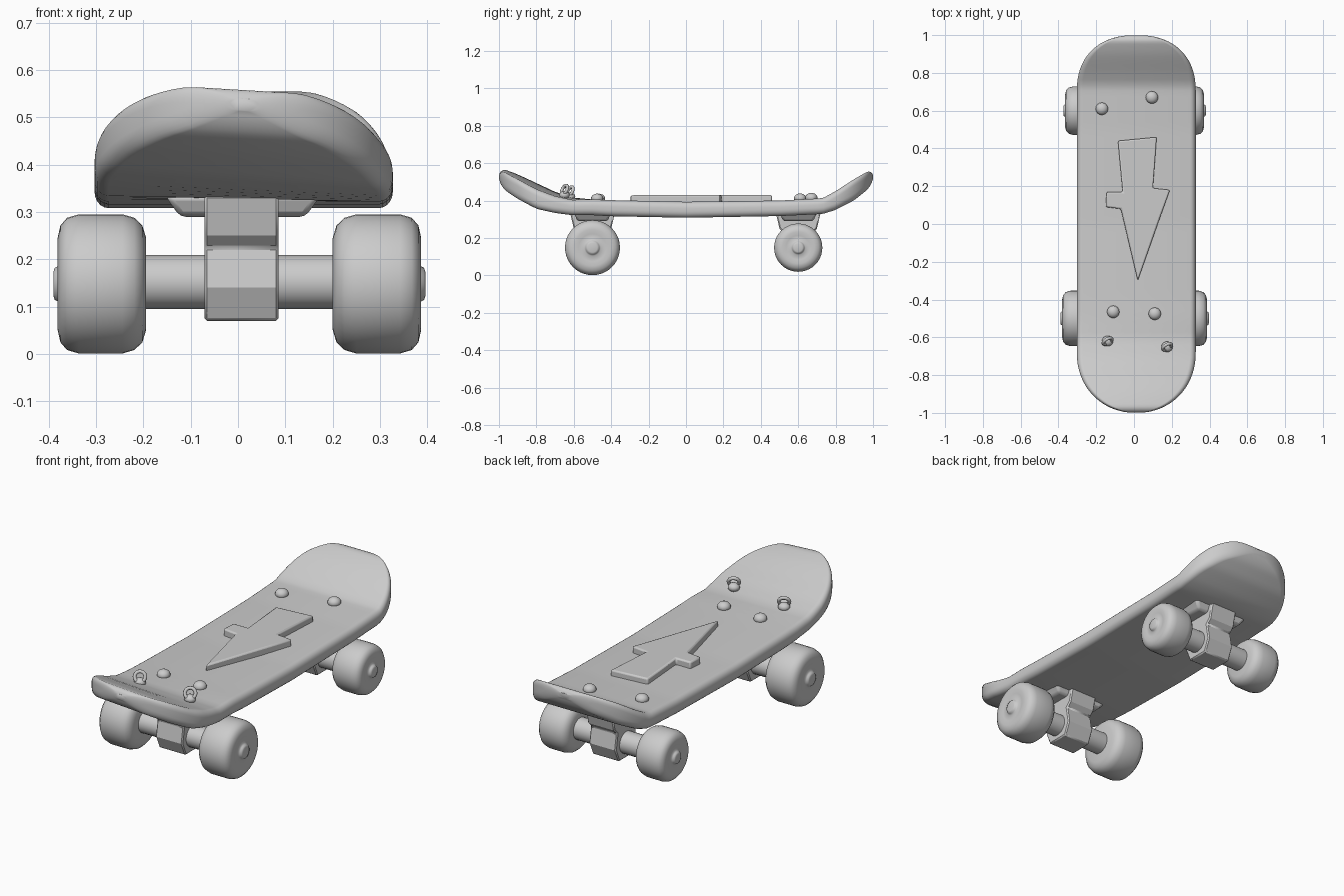
import bpy, bmesh, math
from mathutils import Vector, Matrix

cube = bpy.data.objects.get("Cube")
if cube:
    bpy.data.objects.remove(cube)

grey = bpy.data.materials.new("light grey")
grey.use_nodes = True
COLOUR = (0.6, 0.6, 0.6, 1)
grey.diffuse_color = COLOUR
grey.node_tree.nodes["Principled BSDF"].inputs["Base Color"].default_value = COLOUR

MID = 0.012          # deck centre line in x
HALF = 0.315         # deck half width


def finish(bm, name, bevel=0, segments=3, angle=35):
    """Turn a bmesh into a smooth-shaded object with optional bevel."""
    bmesh.ops.recalc_face_normals(bm, faces=bm.faces)
    mesh = bpy.data.meshes.new(name)
    bm.to_mesh(mesh)
    bm.free()
    mesh.materials.append(grey)
    ob = bpy.data.objects.new(name, mesh)
    bpy.context.collection.objects.link(ob)
    if bevel:
        mod = ob.modifiers.new("Round", "BEVEL")
        mod.width, mod.segments = bevel, segments
        mod.limit_method = "ANGLE"
        mod.angle_limit = math.radians(40)
    bpy.ops.object.select_all(action="DESELECT")
    ob.select_set(True)
    bpy.context.view_layer.objects.active = ob
    bpy.ops.object.shade_smooth_by_angle(angle=math.radians(angle))
    return ob


# Side profile of the deck: y, top height, bottom height
PROFILE = [(-1, .572, .482), (-.9, .527, .422), (-.8, .477, .372), (-.7, .435, .345),
           (-.61, .41, .328), (-.4, .402, .316), (0, .393, .308), (.5, .4, .317),
           (.73, .412, .328), (.8, .45, .35), (.9, .515, .402), (1, .572, .482)]


def deck_heights(y):
    """Top and bottom of the deck, thinning to a rounded tip."""
    for (a, ta, ba), (b, tb, bb) in zip(PROFILE, PROFILE[1:]):
        if y <= b:
            k = (y - a) / (b - a)
            top, bottom = ta + (tb - ta) * k, ba + (bb - ba) * k
            break
    d = min((1 - abs(y)) / .04, 1)
    h = (top - bottom) / 2 * max(.3, math.sqrt(1 - (1 - d) ** 2))
    c = (top + bottom) / 2
    return c + h, c - h


def half_width(y):
    """Plan outline: straight sides with rounded ends."""
    t, power = 0, 2
    if y < -.68:
        t, power = (-.68 - y) / .32, 2.1
    elif y > .7:
        t, power = (y - .7) / .3, 2.3
    return HALF * (1 - t ** power) ** (1 / power)


# Deck: rounded cross-sections lofted from nose to tail
bm = bmesh.new()
STATIONS, ARC = 72, 5
rings = []
for i in range(STATIONS + 1):
    y = -.999 * math.cos(math.pi * i / STATIONS)
    top, bottom = deck_heights(y)
    w, c, h = half_width(y), (top + bottom) / 2, (top - bottom) / 2
    rx, rz = min(.03, w * .9), min(.034, h * .9)
    twist = .06 * max(0, min(1, (-y - .5) / .3))
    ring = []
    for corner, (sx, sz) in enumerate([(1, 1), (-1, 1), (-1, -1), (1, -1)]):
        for k in range(ARC + 1):
            a = math.pi / 2 * (corner + k / ARC)
            x = sx * (w - rx) + rx * math.cos(a)
            z = c + sz * (h - rz) + rz * math.sin(a) - twist * x
            ring.append(bm.verts.new((MID + x, y, z)))
    rings.append(ring)
for a, b in zip(rings, rings[1:]):
    for j in range(len(a)):
        k = (j + 1) % len(a)
        bm.faces.new((a[j], a[k], b[k], b[j]))
bm.faces.new(rings[0])
bm.faces.new(rings[-1])
finish(bm, "deck", angle=45)


# Raised arrow with a long point towards the front
outline = [(-.085, .44), (.12, .46), (.1, .19), (.19, .18), (.14, .04),
           (.02, -.3), (-.07, .08), (-.15, .09), (-.145, .17), (-.06, .17)]
bm = bmesh.new()
face = bm.faces.new([bm.verts.new((x, y, .38)) for x, y in outline])
ext = bmesh.ops.extrude_face_region(bm, geom=[face])
for v in ext["geom"]:
    if isinstance(v, bmesh.types.BMVert):
        v.co.z = .43
finish(bm, "arrow_relief", .008, 2)


def lathe(name, profile, centre, side, steps=40):
    """Spin a (distance, radius) profile around the x axis."""
    bm = bmesh.new()
    verts = [bm.verts.new((d, 0, r)) for d, r in profile]
    edges = [bm.edges.new(p) for p in zip(verts, verts[1:])]
    bmesh.ops.spin(bm, geom=verts + edges, cent=(0, 0, 0), axis=(1, 0, 0),
                   angle=2 * math.pi, steps=steps, use_merge=True)
    bmesh.ops.remove_doubles(bm, verts=bm.verts, dist=1e-5)
    bmesh.ops.transform(bm, verts=bm.verts, matrix=Matrix.Translation(centre)
                        @ Matrix.Diagonal((side, 1, 1, 1)))
    return finish(bm, name, angle=50)


def truck(end, y, r, o):
    """Wheels of radius r with outer face at o, axle, hanger and base plate."""
    zc = .148
    # Wheels and hub caps
    i = .197
    profile = [(i, 0), (i, r * .66), (i + .008, r * .84), (i + .025, r * .95),
               (i + .05, r), (o - .045, r), (o - .02, r * .95), (o - .006, r * .84),
               (o, r * .66), (o - .005, r * .5), (o - .005, r * .3), (o, r * .25),
               (o + .006, r * .23), (o + .009, r * .17), (o + .009, 0)]
    for label, s in (("left", 1), ("right", -1)):
        lathe(f"{end}_{label}_wheel", profile, (.003, y, zc), s)
    # Axle
    lathe(f"{end}_axle", [(-.22, 0), (-.22, .057), (.22, .057), (.22, 0)],
          (.003, y, zc + .004), 1, 24)
    # Faceted hanger block, a profile in y and z extruded across x
    bm = bmesh.new()
    prof = [(-.12, .335), (.12, .335), (.1, .25), (.075, .225), (.09, .14),
            (.06, .07), (-.06, .07), (-.09, .14), (-.075, .225), (-.1, .25)]
    face = bm.faces.new([bm.verts.new((-.071, y + a, z)) for a, z in prof])
    ext = bmesh.ops.extrude_face_region(bm, geom=[face])
    for v in ext["geom"]:
        if isinstance(v, bmesh.types.BMVert):
            v.co.x = .086
    finish(bm, f"{end}_hanger", .006, 1, 25)
    # Tapered base plate under the deck
    bm = bmesh.new()
    bmesh.ops.create_cube(bm, size=1)
    for v in bm.verts:
        k = 1 if v.co.z > 0 else .8
        v.co = Vector((.01 + v.co.x * .33 * k, y + v.co.y * .2 * k, .312 + v.co.z * .045))
    finish(bm, f"{end}_base_plate", .012, 2)


truck("front", -.5, .147, .384)
truck("back", .6, .129, .368)


def dome(name, x, y, z, size):
    """Flattened ball half sunk in the deck."""
    bm = bmesh.new()
    bmesh.ops.create_uvsphere(bm, u_segments=16, v_segments=10, radius=1)
    bmesh.ops.transform(bm, verts=bm.verts, matrix=Matrix.Translation((x, y, z))
                        @ Matrix.Diagonal((*size, 1)))
    finish(bm, name, angle=60)


# Domed bolts on the deck
for i, (x, y) in enumerate([(-.17, .61), (.095, .67), (-.11, -.465), (.11, -.475)]):
    dome(f"deck_bolt_{i + 1}", x, y, deck_heights(y)[0] + .006, (.033, .033, .026))

# Small ring eyelets near the front crease
for i, (x, y) in enumerate([(-.14, -.62), (.175, -.65)]):
    z = deck_heights(y)[0]
    dome(f"eyelet_base_{i + 1}", x, y, z + .008, (.03, .028, .022))
    bpy.ops.mesh.primitive_torus_add(major_radius=.026, minor_radius=.009, major_segments=20,
                                     minor_segments=8, location=(x, y, z + .036),
                                     rotation=(math.radians(65), 0, math.radians(30)))
    ring = bpy.context.object
    ring.name = f"eyelet_ring_{i + 1}"
    ring.data.materials.append(grey)
    bpy.ops.object.shade_smooth()
